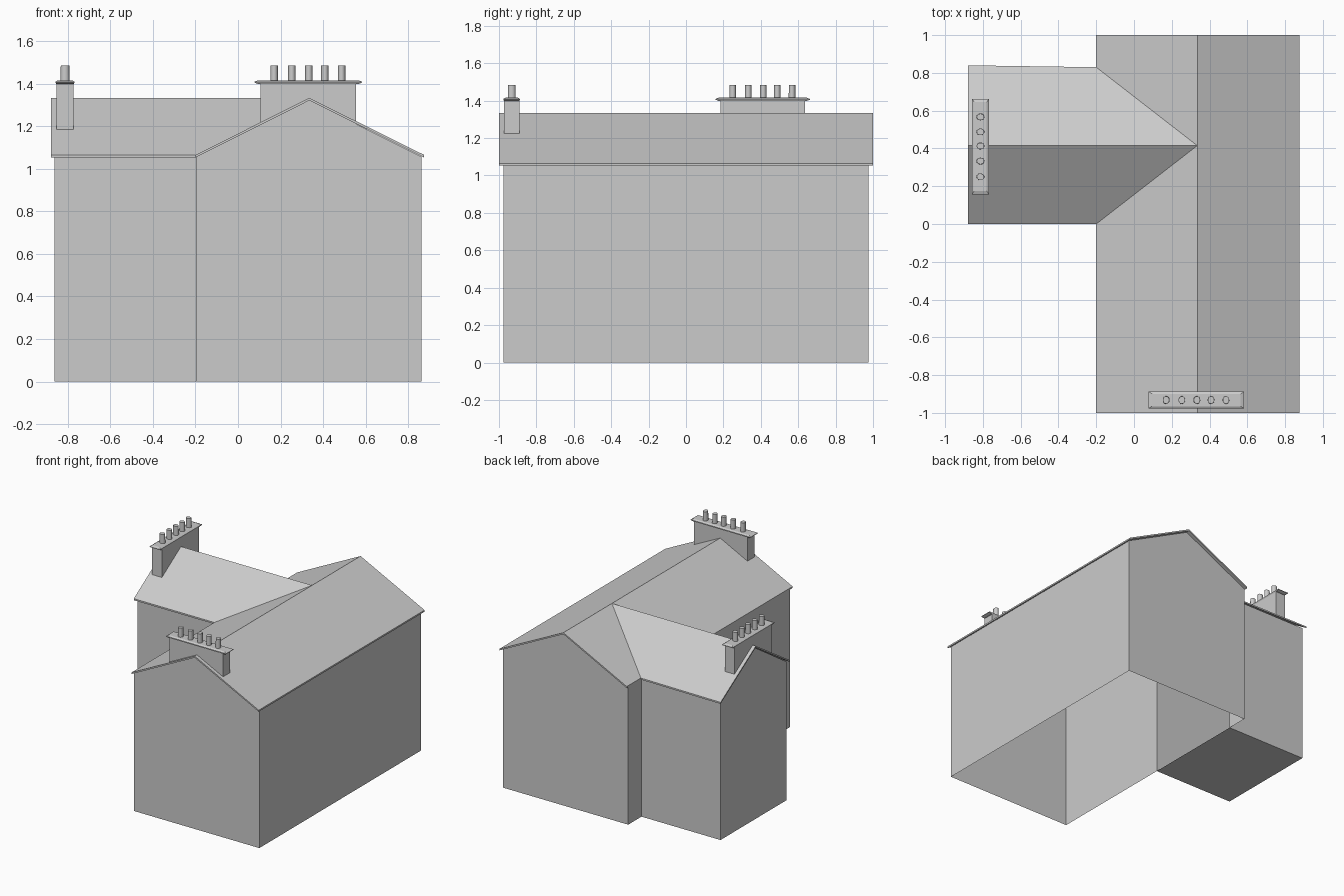
import bpy, bmesh
from mathutils import Vector, Matrix

if "Cube" in bpy.data.objects:
    bpy.data.objects.remove(bpy.data.objects["Cube"])

EAVE, RIDGE = 1.065, 1.333      # top of the roof covering
THICK = 0.012


def make_object(name, bm):
    bmesh.ops.recalc_face_normals(bm, faces=bm.faces)
    mesh = bpy.data.meshes.new(name)
    bm.to_mesh(mesh)
    bm.free()
    obj = bpy.data.objects.new(name, mesh)
    bpy.context.collection.objects.link(obj)
    return obj


# Walls: one T-shaped outline, three of its sides rise to a gable peak
outline = [(-0.195, -0.975), (0.863, -0.975), (0.863, 0.975), (-0.195, 0.975),
           (-0.195, 0.815), (-0.862, 0.815), (-0.862, 0.018), (-0.195, 0.018)]
gables = {0, 2, 5}
bm = bmesh.new()
low = [bm.verts.new((x, y, 0)) for x, y in outline]
top = [bm.verts.new((x, y, EAVE - THICK + 0.003)) for x, y in outline]
for i in range(len(outline)):
    j = (i + 1) % len(outline)
    if i == 4 - 1 + len(outline):
        continue
    loop = [low[i], low[j], top[j]]
    if i in gables:
        mid = (low[i].co + low[j].co) / 2
        loop.append(bm.verts.new((mid.x, mid.y, RIDGE - THICK - 0.001)))
    bm.faces.new(loop + [top[i]])
bm.faces.new([low[k] for k in (4, 5, 6, 7)])      # wing floor
make_object("walls", bm)

# Roof: two crossing gable roofs meeting in valleys
pts = {
    "A": (-0.2, -1, EAVE), "B": (-0.2, 0, EAVE), "C": (0.335, 0.415, RIDGE),
    "D": (-0.2, 0.83, EAVE), "E": (-0.2, 1, EAVE), "F": (0.335, 1, RIDGE),
    "G": (0.335, -1, RIDGE), "H": (0.875, 1, EAVE), "I": (0.875, -1, EAVE),
    "J": (-0.88, 0, EAVE), "K": (-0.88, 0.415, RIDGE), "L": (-0.88, 0.84, EAVE),
}
bm = bmesh.new()
v = {k: bm.verts.new(p) for k, p in pts.items()}
for face in ("ABCG", "DEFC", "GCFHI", "JKCB", "LDCK"):
    bm.faces.new([v[k] for k in face])
bmesh.ops.recalc_face_normals(bm, faces=bm.faces)
ext = bmesh.ops.extrude_face_region(bm, geom=list(bm.faces), use_keep_orig=True)
new = [g for g in ext["geom"] if isinstance(g, bmesh.types.BMVert)]
bmesh.ops.translate(bm, verts=new, vec=(0, 0, -THICK))
make_object("roof", bm)


# Chimney built along local x, then turned and placed
def chimney(name, place):
    def part(label, rings):
        # stack of rectangles (half length, half depth, z) skinned together
        b = bmesh.new()
        rows = [[b.verts.new((sx * hx, sy * hy, z)) for sx, sy in
                 ((-1, -1), (1, -1), (1, 1), (-1, 1))] for hx, hy, z in rings]
        b.faces.new(rows[0])
        b.faces.new(rows[-1])
        for r, s in zip(rows, rows[1:]):
            for i in range(4):
                j = (i + 1) % 4
                b.faces.new((r[i], r[j], s[j], s[i]))
        make_object(f"{name}_{label}", b).matrix_world = place

    part("stack", [(0.225, 0.041, 1.18), (0.225, 0.041, 1.402)])
    part("cap", [(0.237, 0.041, 1.399), (0.253, 0.045, 1.405),
                 (0.253, 0.045, 1.409), (0.235, 0.033, 1.416)])
    b = bmesh.new()
    for x in (-0.16, -0.077, 0.003, 0.078, 0.157):
        bmesh.ops.create_cone(
            b, cap_ends=True, segments=16, radius1=1, radius2=0.95, depth=0.075,
            matrix=Matrix.Translation((x, 0, 1.4475)) @ Matrix.Diagonal((0.018, 0.021, 1, 1)))
    pots = make_object(f"{name}_pots", b)
    pots.matrix_world = place
    bpy.context.view_layer.objects.active = pots
    pots.select_set(True)
    bpy.ops.object.shade_smooth_by_angle()
    pots.select_set(False)


chimney("front_chimney", Matrix.Translation((0.33, -0.932, 0)))
chimney("wing_chimney", Matrix.Translation((-0.813, 0.41, 0)) @ Matrix.Rotation(1.5707963, 4, "Z"))
